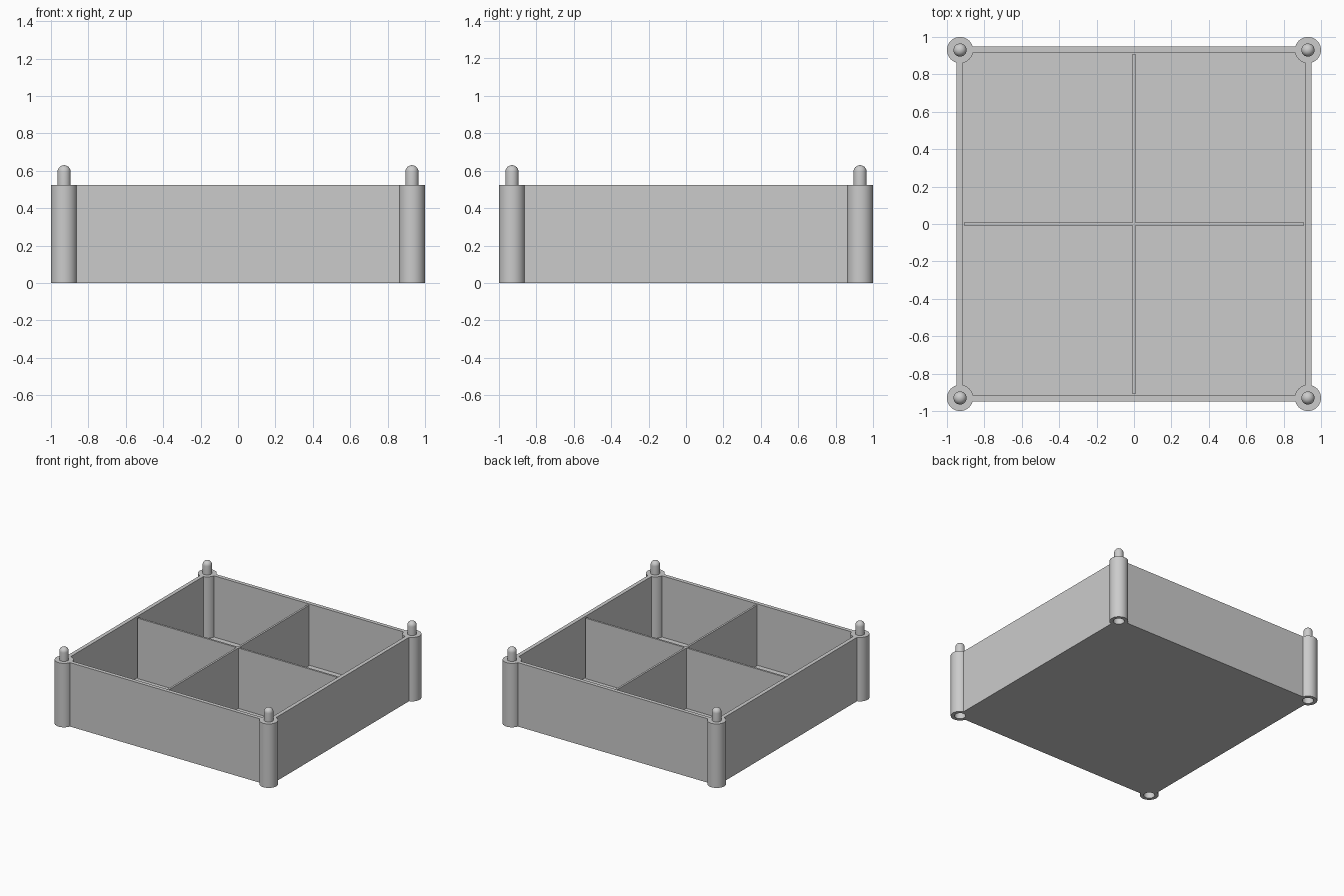
import bpy, bmesh
from math import sin, cos, pi, radians
from mathutils import Matrix, Vector

if "Cube" in bpy.data.objects:
    bpy.data.objects.remove(bpy.data.objects["Cube"], do_unlink=True)

HEIGHT = 0.525      # wall and post height
OUTER = 0.95        # half width of the tray
WALL = 0.045
FLOOR = 0.022
POST = 0.93         # post centre offset
POST_R, PEG_R, SOCKET_R = 0.07, 0.035, 0.042
CORNERS = [(x, y) for x in (-POST, POST) for y in (-POST, POST)]

grey = bpy.data.materials.new("light grey plastic")
grey.use_nodes = True
grey.diffuse_color = (0.6, 0.6, 0.6, 1)
grey.node_tree.nodes["Principled BSDF"].inputs["Base Color"].default_value = grey.diffuse_color


def add_object(name, bm):
    bmesh.ops.recalc_face_normals(bm, faces=bm.faces)
    mesh = bpy.data.meshes.new(name)
    bm.to_mesh(mesh)
    bm.free()
    mesh.materials.append(grey)
    obj = bpy.data.objects.new(name, mesh)
    bpy.context.collection.objects.link(obj)
    return obj


def add_box(bm, size, z0):
    sx, sy, sz = size
    matrix = Matrix.Translation((0, 0, z0 + sz / 2)) @ Matrix.Diagonal((sx, sy, sz, 1))
    return bmesh.ops.create_cube(bm, size=1, matrix=matrix)


def select_only(obj):
    bpy.ops.object.select_all(action='DESELECT')
    obj.select_set(True)
    bpy.context.view_layer.objects.active = obj


# Open tray: a block whose top is inset and pushed down to the floor
bm = bmesh.new()
add_box(bm, (2 * OUTER, 2 * OUTER, HEIGHT), 0)
top = max(bm.faces, key=lambda f: f.calc_center_median().z)
bmesh.ops.inset_region(bm, faces=[top], thickness=WALL)
well = bmesh.ops.extrude_discrete_faces(bm, faces=[top])["faces"][0]
bmesh.ops.translate(bm, verts=well.verts, vec=(0, 0, FLOOR - HEIGHT))
tray = add_object("tray", bm)

# Clear the tray corners so the post sockets stay open
bm = bmesh.new()
for x, y in CORNERS:
    bmesh.ops.create_cone(bm, cap_ends=True, segments=32, radius1=0.057, radius2=0.057,
                          depth=2, matrix=Matrix.Translation((x, y, 0)))
cutter = add_object("corner_cutter", bm)
cutter.hide_render = True
cut = tray.modifiers.new("corner clearance", 'BOOLEAN')
cut.operation = 'DIFFERENCE'
cut.solver = 'EXACT'
cut.object = cutter
select_only(tray)
bpy.ops.object.modifier_apply(modifier=cut.name)
bpy.data.objects.remove(cutter, do_unlink=True)

# Crossed dividers, just below the rim
span = 2 * (OUTER - WALL) + 0.01
for name, size in (("divider_across", (span, 0.016)), ("divider_lengthwise", (0.016, span))):
    bm = bmesh.new()
    add_box(bm, (*size, 0.518 - FLOOR + 0.005), FLOOR - 0.005)
    add_object(name, bm)

# Corner post: turned profile with a socket below and a round-topped peg above
profile = [(0, 0.12), (SOCKET_R, 0.12), (SOCKET_R, 0), (POST_R, 0),
           (POST_R, HEIGHT), (PEG_R, HEIGHT)]
dome_base = 0.63 - PEG_R
profile += [(PEG_R * cos(i * pi / 16), dome_base + PEG_R * sin(i * pi / 16)) for i in range(8)]
profile.append((0, 0.63))
bm = bmesh.new()
verts = [bm.verts.new((r, 0, z)) for r, z in profile]
edges = [bm.edges.new(pair) for pair in zip(verts, verts[1:])]
bmesh.ops.spin(bm, geom=verts + edges, cent=Vector(), axis=(0, 0, 1),
               angle=2 * pi, steps=48, use_duplicate=False)
bmesh.ops.remove_doubles(bm, verts=bm.verts, dist=0.0001)
post = add_object("corner_post", bm)
select_only(post)
bpy.ops.object.shade_smooth_by_angle(angle=radians(35))
for i, (x, y) in enumerate(CORNERS):
    obj = post if i == 0 else post.copy()
    if i:
        bpy.context.collection.objects.link(obj)
    obj.location = (x, y, 0)
    obj.name = ("front" if y < 0 else "back") + ("_left" if x > 0 else "_right") + "_post"
